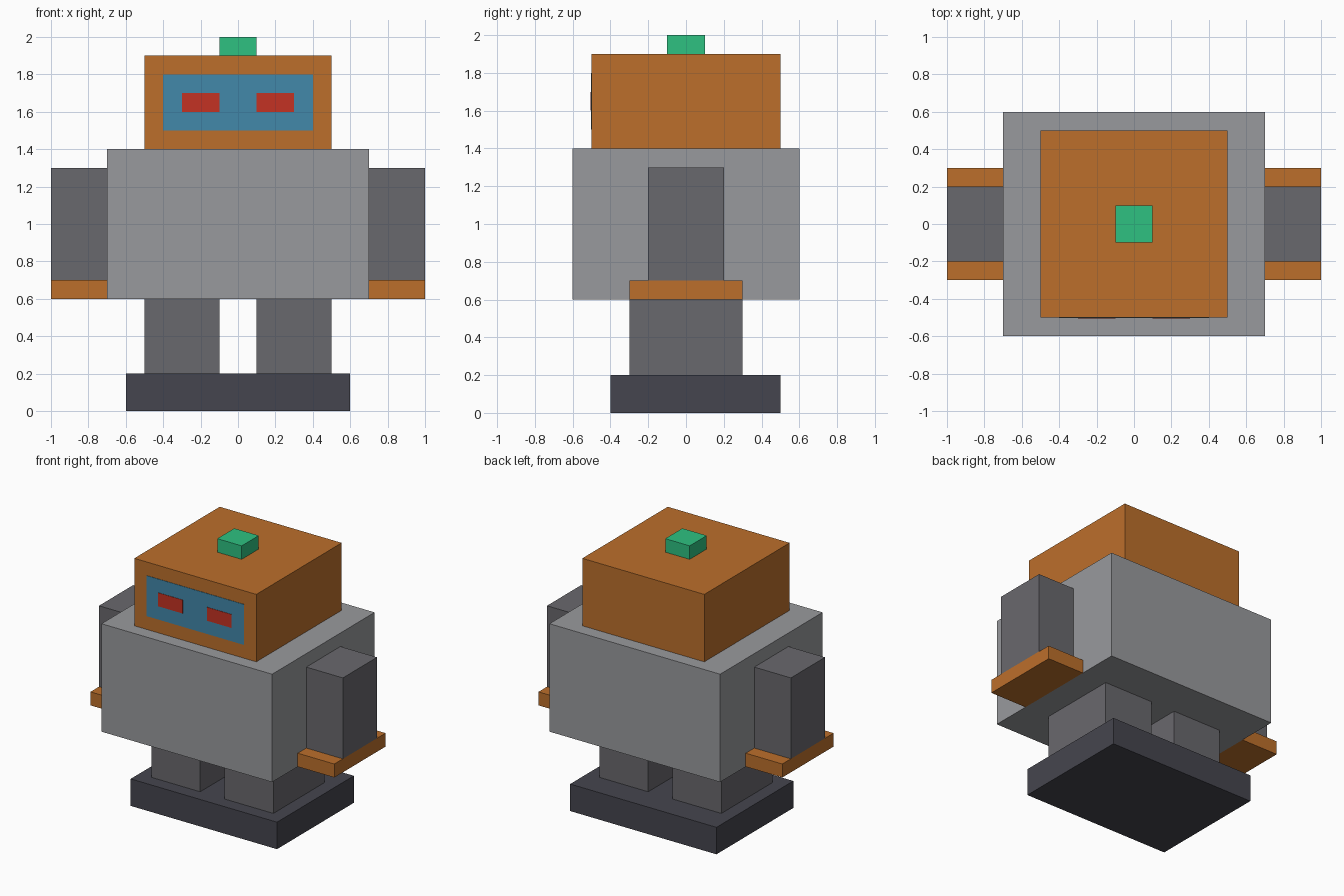
import bpy
import bmesh

cube = bpy.data.objects.get("Cube")
if cube:
    bpy.data.objects.remove(cube, do_unlink=True)


def linear(c):
    c /= 255
    return c / 12.92 if c <= 0.04045 else ((c + 0.055) / 1.055) ** 2.4


def material(name, *rgb):
    colour = [linear(c) for c in rgb] + [1]
    mat = bpy.data.materials.new(name)
    mat.use_nodes = True
    mat.diffuse_color = colour
    mat.node_tree.nodes["Principled BSDF"].inputs["Base Color"].default_value = colour
    return mat


orange = material("orange", 188, 111, 43)
light_grey = material("light grey", 153, 154, 157)
mid_grey = material("mid grey", 105, 104, 109)
charcoal = material("charcoal", 69, 69, 78)
blue = material("visor blue", 66, 136, 170)
red = material("eye red", 196, 50, 35)
green = material("button green", 46, 193, 129)


def box(name, mat, x, y, z):
    """Flat-faced box spanning the given (low, high) ranges."""
    bm = bmesh.new()
    bmesh.ops.create_cube(bm, size=1)
    for v in bm.verts:
        v.co = [r[0] if c < 0 else r[1] for c, r in zip(v.co, (x, y, z))]
    # Local origin at the middle of the part
    centre = [sum(r) / 2 for r in (x, y, z)]
    bmesh.ops.translate(bm, verts=bm.verts, vec=[-c for c in centre])
    mesh = bpy.data.meshes.new(name)
    bm.to_mesh(mesh)
    bm.free()
    mesh.materials.append(mat)
    obj = bpy.data.objects.new(name, mesh)
    obj.location = centre
    bpy.context.collection.objects.link(obj)
    return obj


def pair(name, mat, x, y, z):
    """Left box and its mirrored right partner."""
    box("left_" + name, mat, x, y, z)
    box("right_" + name, mat, (-x[1], -x[0]), y, z)


# Base and legs
box("foot_base", charcoal, (-0.6, 0.6), (-0.4, 0.5), (0, 0.2))
pair("leg", mid_grey, (0.1, 0.5), (-0.3, 0.3), (0.2, 0.6))

# Torso and arms
box("torso", light_grey, (-0.7, 0.7), (-0.6, 0.6), (0.6, 1.4))
pair("arm", mid_grey, (0.7, 1), (-0.2, 0.2), (0.7, 1.3))
pair("hand", orange, (0.7, 1), (-0.3, 0.3), (0.6, 0.7))

# Head, face plates and top button
box("head", orange, (-0.5, 0.5), (-0.5, 0.5), (1.4, 1.9))
box("visor", blue, (-0.4, 0.4), (-0.503, -0.5), (1.5, 1.8))
pair("eye", red, (0.1, 0.3), (-0.506, -0.503), (1.6, 1.7))
box("top_button", green, (-0.1, 0.1), (-0.1, 0.1), (1.9, 2))
